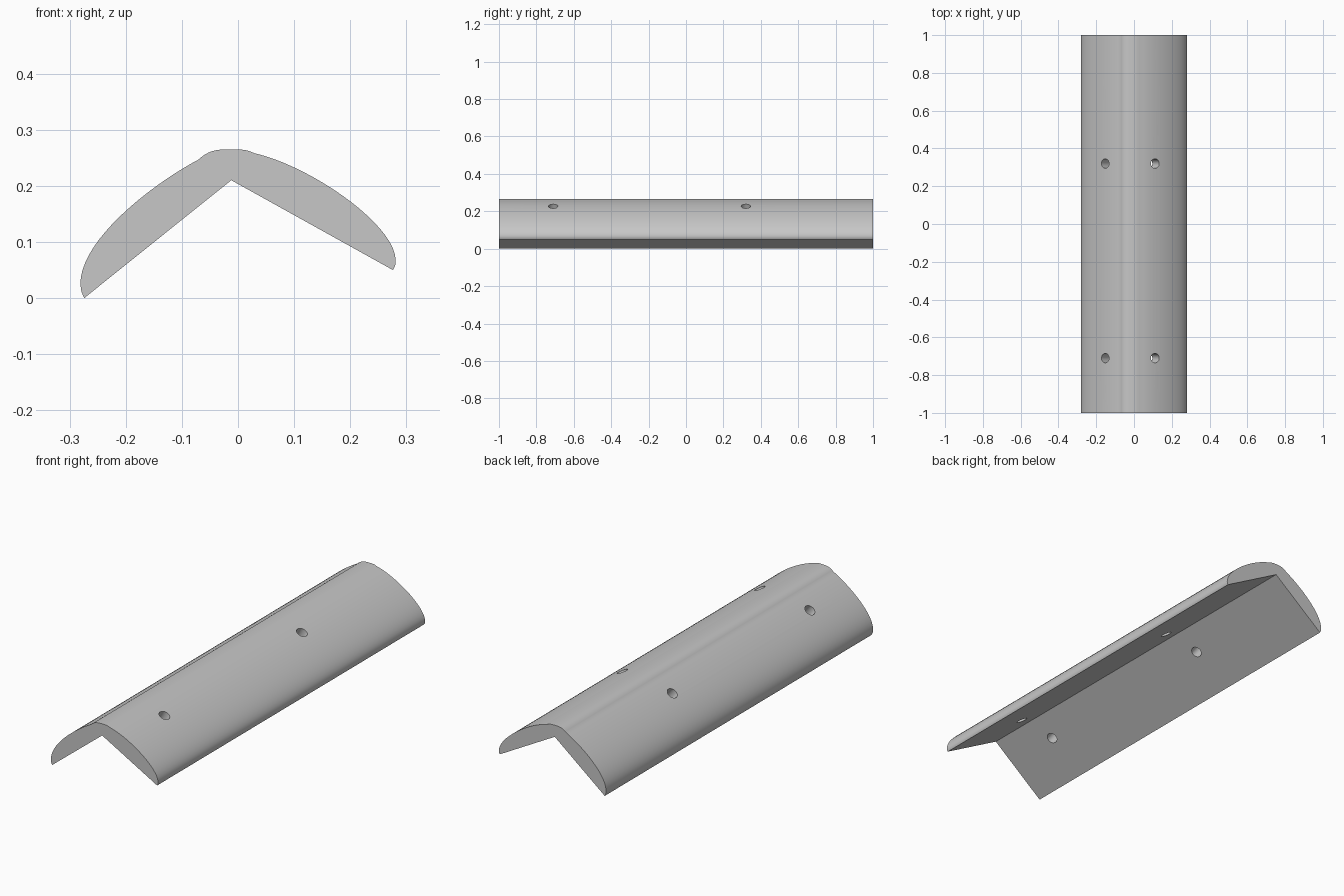
import bpy
import bmesh
from math import atan2, radians
from mathutils import Vector
from mathutils.geometry import interpolate_bezier

cube = bpy.data.objects.get("Cube")
if cube:
    bpy.data.objects.remove(cube)

# Single grey material
grey = bpy.data.materials.new("plain grey")
grey.use_nodes = True
colour = (0.57, 0.57, 0.57, 1)
grey.diffuse_color = colour
grey.node_tree.nodes["Principled BSDF"].inputs["Base Color"].default_value = colour


def arc(start, handle_a, handle_b, end, count=20):
    pts = [Vector((x, 0, z)) for x, z in (start, handle_a, handle_b, end)]
    return [(p.x, p.z) for p in interpolate_bezier(*pts, count)]


# Cross-section: inner corner, long leg, rounded ridge, short leg
inner = (-0.012, 0.21)
left_tip = (0.276, 0.05)
right_tip = (-0.274, 0)
profile = [inner, right_tip, (-0.279, 0.011)]
profile += arc((-0.281, 0.025), (-0.281, 0.105), (-0.15, 0.205), (-0.07, 0.247))
profile += arc((-0.067, 0.25), (-0.05, 0.264), (-0.036, 0.265), (-0.015, 0.265), 8)
profile += [(0.004, 0.265), (0.017, 0.263)]
profile += arc((0.03, 0.258), (0.13, 0.235), (0.282, 0.13), (0.281, 0.066))
profile += [(0.28, 0.057), left_tip]

# Extrude the cross-section along y
bm = bmesh.new()
face = bm.faces.new([bm.verts.new((x, -1, z)) for x, z in profile])
result = bmesh.ops.extrude_face_region(bm, geom=[face], use_keep_orig=True)
moved = [v for v in result["geom"] if isinstance(v, bmesh.types.BMVert)]
bmesh.ops.translate(bm, vec=(0, 2, 0), verts=moved)
bmesh.ops.recalc_face_normals(bm, faces=bm.faces)
mesh = bpy.data.meshes.new("angled_cover")
bm.to_mesh(mesh)
bm.free()
cover = bpy.data.objects.new("angled_cover", mesh)
bpy.context.collection.objects.link(cover)
mesh.materials.append(grey)


# Screw holes square to each flat underside
def cut_hole(x, y, z, tip):
    tilt = -atan2(tip[1] - inner[1], tip[0] - inner[0])
    bpy.ops.mesh.primitive_cylinder_add(
        vertices=32, radius=0.025, depth=0.28,
        location=(x, y, z), rotation=(0, tilt, 0))
    cutter = bpy.context.object
    cutter.name = "hole_cutter"
    cutter.hide_render = True
    cutter.data.materials.append(grey)
    mod = cover.modifiers.new("hole", 'BOOLEAN')
    mod.operation = 'DIFFERENCE'
    mod.solver = 'EXACT'
    mod.object = cutter
    bpy.context.view_layer.objects.active = cover
    bpy.ops.object.modifier_apply(modifier=mod.name)
    bpy.data.objects.remove(cutter)


for y in (-0.71, 0.32):
    cut_hole(-0.153, y, 0.195, right_tip)
    cut_hole(0.112, y, 0.228, left_tip)

# Smooth outer curve, crisp ends and hole rims
bpy.ops.object.select_all(action='DESELECT')
cover.select_set(True)
bpy.context.view_layer.objects.active = cover
bpy.ops.object.shade_smooth_by_angle(angle=radians(25))
